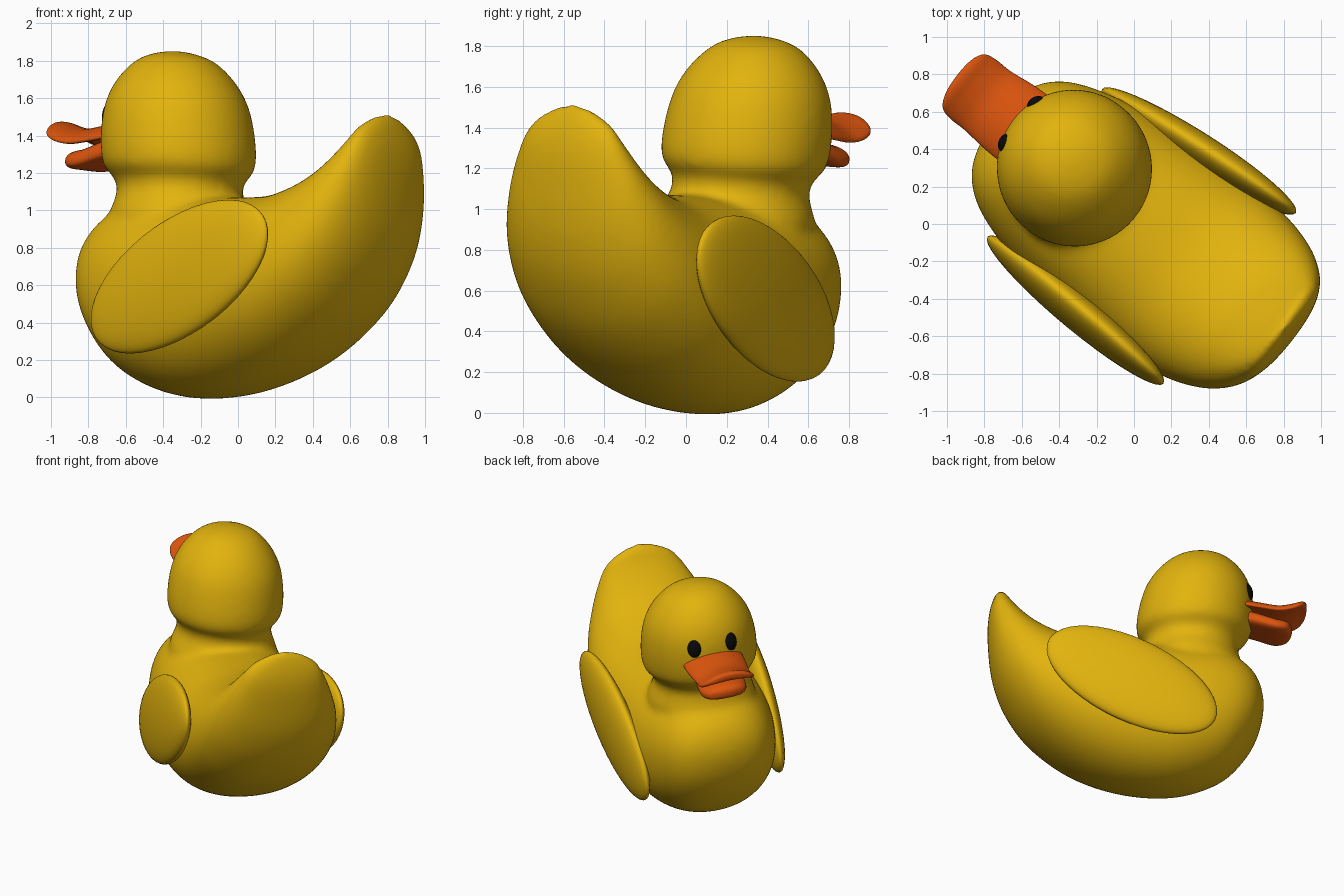
import bpy, bmesh
from math import sin, cos, pi, radians
from mathutils import Matrix, Vector

if "Cube" in bpy.data.objects:
    bpy.data.objects.remove(bpy.data.objects["Cube"])


def material(name, rgb):
    m = bpy.data.materials.new(name)
    m.diffuse_color = (*rgb, 1)
    m.use_nodes = True
    m.node_tree.nodes["Principled BSDF"].inputs["Base Color"].default_value = m.diffuse_color
    return m


YELLOW = material("yellow", (0.76, 0.45, 0.004))
ORANGE = material("orange", (0.72, 0.09, 0.004))
BLACK = material("black", (0.003, 0.003, 0.003))

# Built facing +x, then turned and leaned slightly to one side
PLACE = (Matrix.Rotation(radians(142.2), 4, 'Z') @ Matrix.Translation((0.005, 0.065, 0))
         @ Matrix.Rotation(radians(4.5), 4, 'X'))


def finish(name, bm, mat, local=Matrix()):
    bmesh.ops.remove_doubles(bm, verts=bm.verts, dist=1e-5)
    bmesh.ops.recalc_face_normals(bm, faces=bm.faces)
    mesh = bpy.data.meshes.new(name)
    bm.to_mesh(mesh)
    bm.free()
    for p in mesh.polygons:
        p.use_smooth = True
    mesh.materials.append(mat)
    ob = bpy.data.objects.new(name, mesh)
    bpy.context.collection.objects.link(ob)
    ob.matrix_world = PLACE @ local
    return ob


def smooth_rows(rows, steps):
    """Catmull-Rom through the section rows, rounding over at closed poles."""
    def ghost(end, nxt):
        if end[4] == 0:
            return (nxt[2], nxt[3], nxt[0], nxt[1], -nxt[4])
        return tuple(2 * a - b for a, b in zip(end, nxt))
    p = [ghost(rows[0], rows[1])] + rows + [ghost(rows[-1], rows[-2])]
    out = []
    for i in range(1, len(p) - 2):
        for k in range(steps):
            t = k / steps
            out.append([0.5 * (2 * b + (c - a) * t + (2 * a - 5 * b + 4 * c - d) * t * t
                               + (3 * b - a - 3 * c + d) * t ** 3)
                        for a, b, c, d in zip(*p[i - 1:i + 3])])
    return out + [list(rows[-1])]


def loft(name, rows, mat, segs=48, steps=5, power=1.0, arch=0.0):
    """Rows are (top x, top z, bottom x, bottom z, half width)."""
    bm = bmesh.new()
    rings = []
    for tx, tz, bx, bz, w in smooth_rows(rows, steps):
        top, bot = Vector((tx, 0, tz)), Vector((bx, 0, bz))
        mid, half = (top + bot) / 2, (top - bot) / 2
        ring = []
        for i in range(segs):
            a = 2 * pi * i / segs
            c, s = cos(a), sin(a)
            c = abs(c) ** power * (1 if c > 0 else -1)
            s = abs(s) ** power * (1 if s > 0 else -1)
            y = w * s
            ring.append(bm.verts.new(mid + half * c + Vector((0, y, -arch * (y / 0.2) ** 2))))
        rings.append(ring)
    for r, q in zip(rings, rings[1:]):
        for i in range(segs):
            j = (i + 1) % segs
            bm.faces.new((r[i], r[j], q[j], q[i]))
    for ring, row in ((rings[0], rows[0]), (rings[-1], rows[-1])):
        if row[4] > 0:
            bm.faces.new(ring)
    return finish(name, bm, mat)


def ellipsoid(name, local, mat):
    bm = bmesh.new()
    bmesh.ops.create_uvsphere(bm, u_segments=40, v_segments=24, radius=1)
    return finish(name, bm, mat, local)


# Body, from chest to upturned tail
body = loft("body", [
    (0.925, 0.66, 0.925, 0.66, 0),
    (0.89, 0.83, 0.885, 0.46, 0.23),
    (0.79, 0.96, 0.78, 0.27, 0.37),
    (0.62, 1.05, 0.60, 0.10, 0.46),
    (0.35, 1.07, 0.29, 0.00, 0.53),
    (0.00, 1.07, -0.08, 0.02, 0.56),
    (-0.30, 1.08, -0.44, 0.15, 0.57),
    (-0.52, 1.14, -0.74, 0.37, 0.54),
    (-0.68, 1.22, -0.92, 0.61, 0.485),
    (-0.79, 1.31, -1.015, 0.85, 0.415),
    (-0.88, 1.41, -1.05, 1.10, 0.335),
    (-0.935, 1.49, -1.05, 1.33, 0.235),
    (-0.99, 1.515, -0.99, 1.515, 0)], YELLOW, power=0.92)

# Head and neck: round sections (centre x, z, radius)
HEAD = [(0.475, 1.858, 0), (0.475, 1.843, 0.11), (0.47, 1.80, 0.215), (0.462, 1.70, 0.315),
        (0.452, 1.58, 0.38), (0.44, 1.44, 0.41), (0.425, 1.30, 0.416), (0.42, 1.22, 0.40),
        (0.415, 1.165, 0.35), (0.405, 1.10, 0.335), (0.395, 1.03, 0.36), (0.385, 0.96, 0.385),
        (0.37, 0.88, 0.37), (0.36, 0.78, 0.33)]
head = loft("head", [(x + r, z, x - r, z, r) for x, z, r in HEAD], YELLOW)

# Fuse head into body with a soft neck joint
bpy.context.view_layer.update()
for ob in (head, body):
    ob.select_set(True)
bpy.context.view_layer.objects.active = body
bpy.ops.object.join()
fuse = body.modifiers.new("fuse", 'REMESH')
fuse.mode = 'VOXEL'
fuse.voxel_size = 0.02
fuse.use_smooth_shade = True
soften = body.modifiers.new("soften", 'SMOOTH')
soften.factor = 0.5
soften.iterations = 24

# Bill halves
loft("upper_bill", [
    (0.76, 1.48, 0.76, 1.41, 0.22),
    (0.88, 1.46, 0.88, 1.39, 0.215),
    (1.02, 1.44, 1.02, 1.37, 0.20),
    (1.12, 1.455, 1.12, 1.385, 0.20),
    (1.185, 1.475, 1.185, 1.41, 0.18),
    (1.22, 1.475, 1.22, 1.42, 0.11),
    (1.23, 1.45, 1.23, 1.45, 0)], ORANGE, power=0.8, arch=0.05)
loft("lower_bill", [
    (0.76, 1.41, 0.76, 1.28, 0.16),
    (0.88, 1.375, 0.88, 1.25, 0.165),
    (1.00, 1.335, 1.00, 1.22, 0.17),
    (1.08, 1.32, 1.08, 1.22, 0.14),
    (1.115, 1.30, 1.115, 1.235, 0.075),
    (1.125, 1.265, 1.125, 1.265, 0)], ORANGE, power=0.8, arch=0.03)

# Wings and eyes, one pair each
for side, label in ((1, "left"), (-1, "right")):
    ellipsoid(label + "_wing",
              Matrix.Translation((-0.04, side * 0.54, 0.605))
              @ Matrix.Rotation(radians(-3.7 * side), 4, 'Z')
              @ Matrix.Rotation(radians(26), 4, 'Y')
              @ Matrix.Diagonal((0.665, 0.095, 0.322, 1)), YELLOW)
    ellipsoid(label + "_eye",
              Matrix.Translation((0.805, side * 0.135, 1.515))
              @ Matrix.Rotation(radians(20 * side), 4, 'Z')
              @ Matrix.Rotation(radians(-12), 4, 'Y')
              @ Matrix.Diagonal((0.033, 0.05, 0.068, 1)), BLACK)
